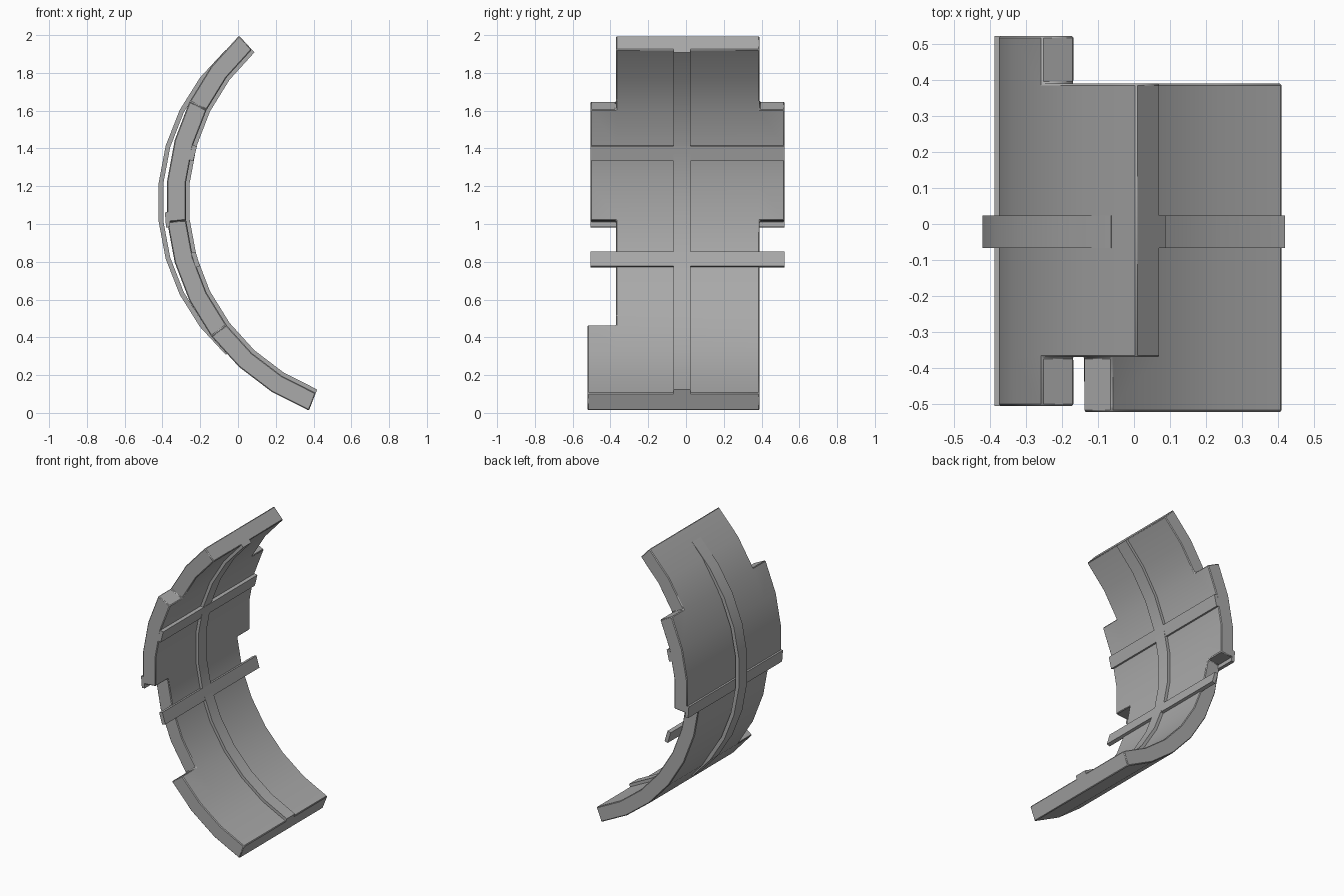
import bpy, bmesh
from math import radians, sin, cos
from mathutils import Matrix

cube = bpy.data.objects.get("Cube")
if cube:
    bpy.data.objects.remove(cube)

grey = bpy.data.materials.new("mid_grey")
grey.use_nodes = True
colour = (0.4, 0.4, 0.4, 1)
grey.diffuse_color = colour
grey.node_tree.nodes["Principled BSDF"].inputs["Base Color"].default_value = colour

CENTRE = (0.81, 1.12)     # axis of the curved plate in x, z
STEP = 10.55              # degrees per plate segment
FRONT, BACK = -0.505, 0.522


def finish(name, bm, bevel=0.0):
    bmesh.ops.recalc_face_normals(bm, faces=bm.faces)
    mesh = bpy.data.meshes.new(name)
    bm.to_mesh(mesh)
    bm.free()
    mesh.materials.append(grey)
    obj = bpy.data.objects.new(name, mesh)
    bpy.context.collection.objects.link(obj)
    bpy.ops.object.select_all(action='DESELECT')
    obj.select_set(True)
    bpy.context.view_layer.objects.active = obj
    bpy.ops.object.shade_smooth_by_angle(angle=radians(30))
    if bevel:
        mod = obj.modifiers.new("edge_bevel", 'BEVEL')
        mod.width = bevel
        mod.segments = 1
        mod.limit_method = 'ANGLE'
        mod.angle_limit = radians(40)
    return obj


def curved_slab(name, centre, outer, inner, start, step, count, columns, filled, bevel=0.0):
    """Thick arc; filled(i) gives the first and last column index of segment i."""
    bm = bmesh.new()
    grid = {}

    def vert(i, j):
        if (i, j) not in grid:
            a = radians(start + i * step)
            grid[i, j] = bm.verts.new((centre[0] + outer * cos(a), columns[j],
                                       centre[1] + outer * sin(a)))
        return grid[i, j]

    for i in range(count):
        first, last = filled(i)
        for j in range(first, last):
            bm.faces.new([vert(i, j), vert(i + 1, j), vert(i + 1, j + 1), vert(i, j + 1)])
    sheet = bm.faces[:]
    new = bmesh.ops.extrude_face_region(bm, geom=sheet, use_keep_orig=True)["geom"]
    for v in new:
        if isinstance(v, bmesh.types.BMVert):
            v.co.x = centre[0] + (v.co.x - centre[0]) * inner / outer
            v.co.z = centre[1] + (v.co.z - centre[1]) * inner / outer
    return finish(name, bm, bevel)


def cross_rib(name, angle, radius, thickness, height):
    """Straight bar along y, tilted to lie on the plate."""
    a = radians(angle)
    place = (Matrix.Translation((CENTRE[0] + radius * cos(a), (FRONT + BACK) / 2,
                                 CENTRE[1] + radius * sin(a)))
             @ Matrix.Rotation(-a, 4, 'Y')
             @ Matrix.Diagonal((thickness, BACK - FRONT, height, 1)))
    bm = bmesh.new()
    bmesh.ops.create_cube(bm, size=1, matrix=place)
    return finish(name, bm)


# Curved plate with side flanges in the middle and a front tab at the foot
def plate_columns(i):
    if 2 <= i < 5:
        return 1, 4
    if i >= 8:
        return 0, 3
    return 2, 3


start = 180 - 4.5 * STEP
curved_slab("curved_plate", CENTRE, 1.19, 1.09, start, STEP, 11,
            [-0.522, FRONT, -0.37, 0.39, BACK], plate_columns, 0.005)

# Long bands along the inside and the outside of the curve
band = [-0.067, 0.023]
curved_slab("inner_band", CENTRE, 1.1, 1.07, start, STEP, 11, band, lambda i: (0, 1))
curved_slab("outer_band", (0.66, 1.115), 1.085, 1.06, 180 - 4.5 * 10.7, 10.7, 9,
            band, lambda i: (0, 1))

# Straight ribs across the plate
cross_rib("upper_inner_rib", 166.3, 1.08, 0.025, 0.08)
cross_rib("lower_inner_rib", 196.6, 1.08, 0.025, 0.08)
cross_rib("outer_rib", 184.7, 1.187, 0.022, 0.08)
